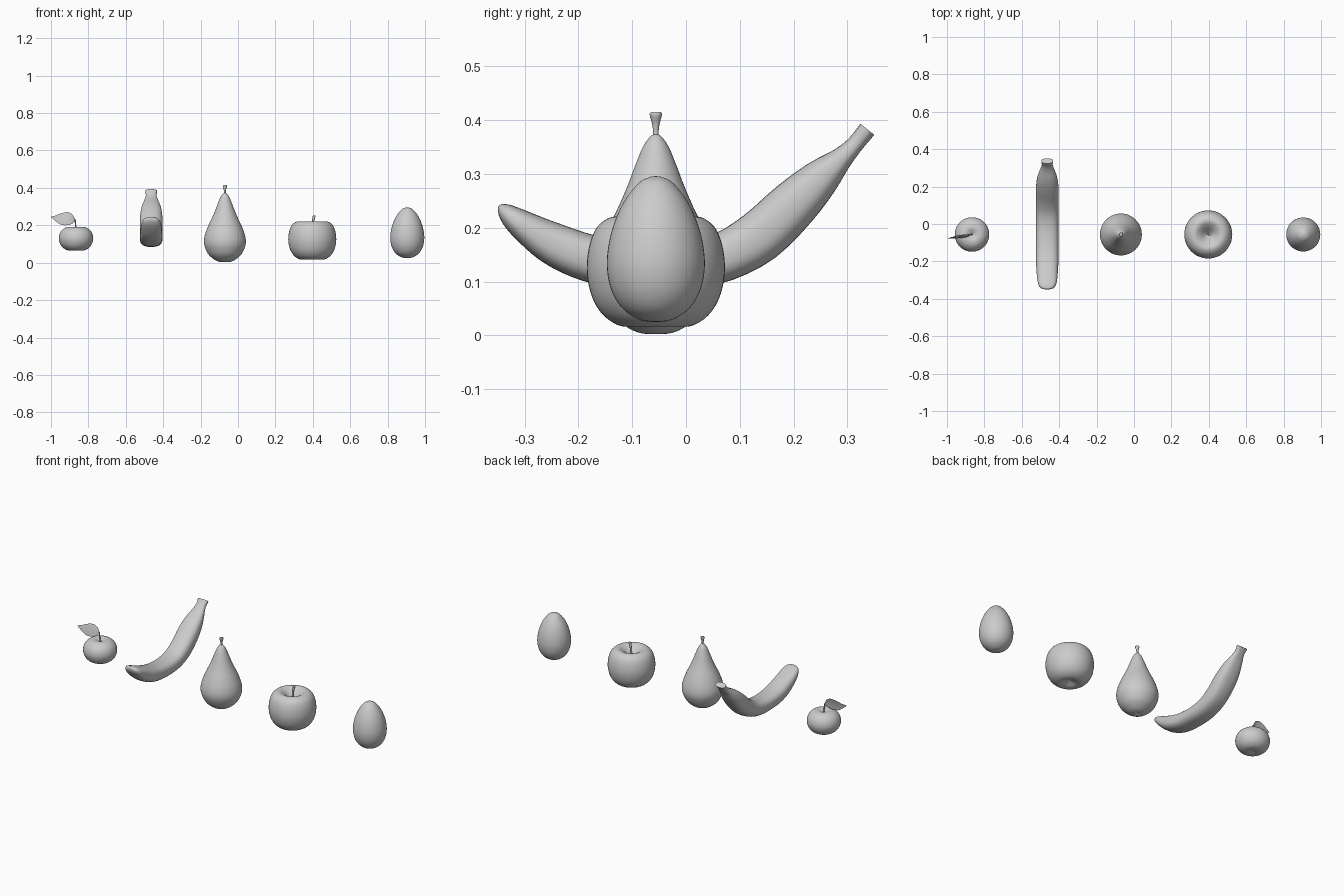
import bpy, bmesh, math
from mathutils import Vector

if "Cube" in bpy.data.objects:
    bpy.data.objects.remove(bpy.data.objects["Cube"])

ROW_Y = -0.056


def spline(pts, steps):
    """Catmull-Rom through tuples of any length."""
    p = [Vector(q) for q in pts]
    p = [2 * p[0] - p[1]] + p + [2 * p[-1] - p[-2]]
    out = []
    for i in range(1, len(p) - 2):
        a, b, c, d = p[i - 1:i + 3]
        for s in range(steps):
            t = s / steps
            out.append(0.5 * (2 * b + (c - a) * t + (2 * a - 5 * b + 4 * c - d) * t * t
                              + (3 * b - a - 3 * c + d) * t ** 3))
    return out + [p[-2]]


def skin(name, rings, smooth=True):
    """Closed tube through equal-sized rings, with capped ends."""
    bm = bmesh.new()
    loops = [[bm.verts.new(v) for v in r] for r in rings]
    n = len(loops[0])
    for a, b in zip(loops, loops[1:]):
        for i in range(n):
            bm.faces.new((a[i], a[(i + 1) % n], b[(i + 1) % n], b[i]))
    bm.faces.new(loops[0][::-1])
    bm.faces.new(loops[-1])
    bmesh.ops.recalc_face_normals(bm, faces=bm.faces)
    return finish(name, bm)


def finish(name, bm):
    me = bpy.data.meshes.new(name)
    bm.to_mesh(me)
    bm.free()
    ob = bpy.data.objects.new(name, me)
    bpy.context.collection.objects.link(ob)
    bpy.ops.object.select_all(action='DESELECT')
    ob.select_set(True)
    bpy.context.view_layer.objects.active = ob
    bpy.ops.object.shade_smooth_by_angle(angle=math.radians(45))
    return ob


def lathe(name, x, profile, n=48, steps=5):
    """Turn an (r, z) profile around the vertical axis at x."""
    rings = []
    for r, z in spline(profile, steps):
        r = max(r, 0.0005)
        rings.append([(x + r * math.cos(k * math.tau / n), ROW_Y + r * math.sin(k * math.tau / n), z)
                      for k in range(n)])
    return skin(name, rings)


def stem(name, pts, n=12):
    """Tilted stem from (x, y, z, r) points, with level rings."""
    rings = [[(q[0] + q[3] * math.cos(k * math.tau / n), q[1] + q[3] * math.sin(k * math.tau / n), q[2])
              for k in range(n)] for q in (Vector(p) for p in spline(pts, 4))]
    return skin(name, rings)


# Pear
lathe("pear", -0.07, [(0, .008), (.02, .003), (.05, .013), (.085, .041), (.106, .08), (.112, .115),
                      (.105, .155), (.088, .2), (.069, .24), (.053, .277), (.039, .314),
                      (.024, .35), (.01, .37), (0, .374)])
stem("pear_stem", [(-.07, ROW_Y, .36, .007), (-.07, ROW_Y, .375, .005), (-.07, ROW_Y, .393, .007),
                   (-.069, ROW_Y, .41, .0115), (-.069, ROW_Y, .415, .009)])

# Apple with a dimple at each end
lathe("apple", 0.397, [(0, .035), (.02, .027), (.045, .017), (.07, .019), (.098, .038), (.118, .07),
                       (.128, .115), (.125, .16), (.112, .197), (.09, .217), (.068, .22),
                       (.044, .206), (.022, .184), (.006, .168), (0, .165)])
stem("apple_stem", [(.397, ROW_Y, .16, .005), (.398, ROW_Y, .19, .005), (.402, ROW_Y, .225, .006),
                    (.408, ROW_Y, .253, .008)])

# Egg
lathe("egg", 0.905, [(0, .0245), (.03, .029), (.062, .05), (.083, .085), (.091, .13), (.086, .178),
                     (.073, .22), (.055, .255), (.031, .284), (.012, .294), (0, .296)])

# Mandarin with stem and leaf
lathe("mandarin", -0.866, [(0, .07), (.025, .065), (.053, .069), (.079, .09), (.092, .125),
                           (.085, .16), (.063, .184), (.038, .192), (.018, .187), (0, .178)])
stem("mandarin_stem", [(-.866, ROW_Y, .175, .005), (-.868, ROW_Y, .2, .003),
                       (-.871, ROW_Y, .23, .004)])

# Leaf: upper edge and lower edge with a slightly folded midrib
bm = bmesh.new()
rows = spline([(-.869, .229, .223), (-.885, .258, .21), (-.91, .27, .201), (-.945, .264, .203),
               (-.975, .252, .222), (-1.0, .246, .244)], 4)
lines = []
for i, (x, top, low) in enumerate(rows):
    y = -.056 - .022 * i / (len(rows) - 1)
    fold = (top - low) * .12
    lines.append([bm.verts.new(v) for v in ((x, y + fold, top), (x, y - fold / 2, (top + low) / 2),
                                            (x, y - fold, low))])
for a, b in zip(lines, lines[1:]):
    for j in range(2):
        bm.faces.new((a[j], b[j], b[j + 1], a[j + 1]))
finish("mandarin_leaf", bm)

# Banana: centre line (y, z), half width in x, half thickness in the bend plane
path = spline([(-.346, .242, .015, .004), (-.338, .233, .036, .014), (-.32, .217, .048, .023),
               (-.29, .196, .054, .031), (-.25, .172, .057, .039), (-.2, .15, .06, .043),
               (-.14, .134, .06, .044), (-.07, .128, .06, .043), (0, .13, .06, .044),
               (.07, .146, .06, .046), (.137, .184, .06, .049), (.2, .243, .06, .046),
               (.25, .292, .052, .036), (.29, .33, .038, .021), (.315, .356, .029, .016),
               (.337, .383, .032, .0165)], 3)
rings = []
for i, (y, z, hx, ht) in enumerate(path):
    a, b = path[max(i - 1, 0)], path[min(i + 1, len(path) - 1)]
    t = Vector((0, b[0] - a[0], b[1] - a[1])).normalized()
    nrm = Vector((0, -t.z, t.y))
    ring = []
    for k in range(32):
        c, s = math.cos(k * math.tau / 32), math.sin(k * math.tau / 32)
        c = math.copysign(abs(c) ** .78, c)
        s = math.copysign(abs(s) ** .78, s)
        ring.append(Vector((-.464 + hx * c, y, z)) + nrm * ht * s)
    rings.append(ring)
skin("banana", rings)
